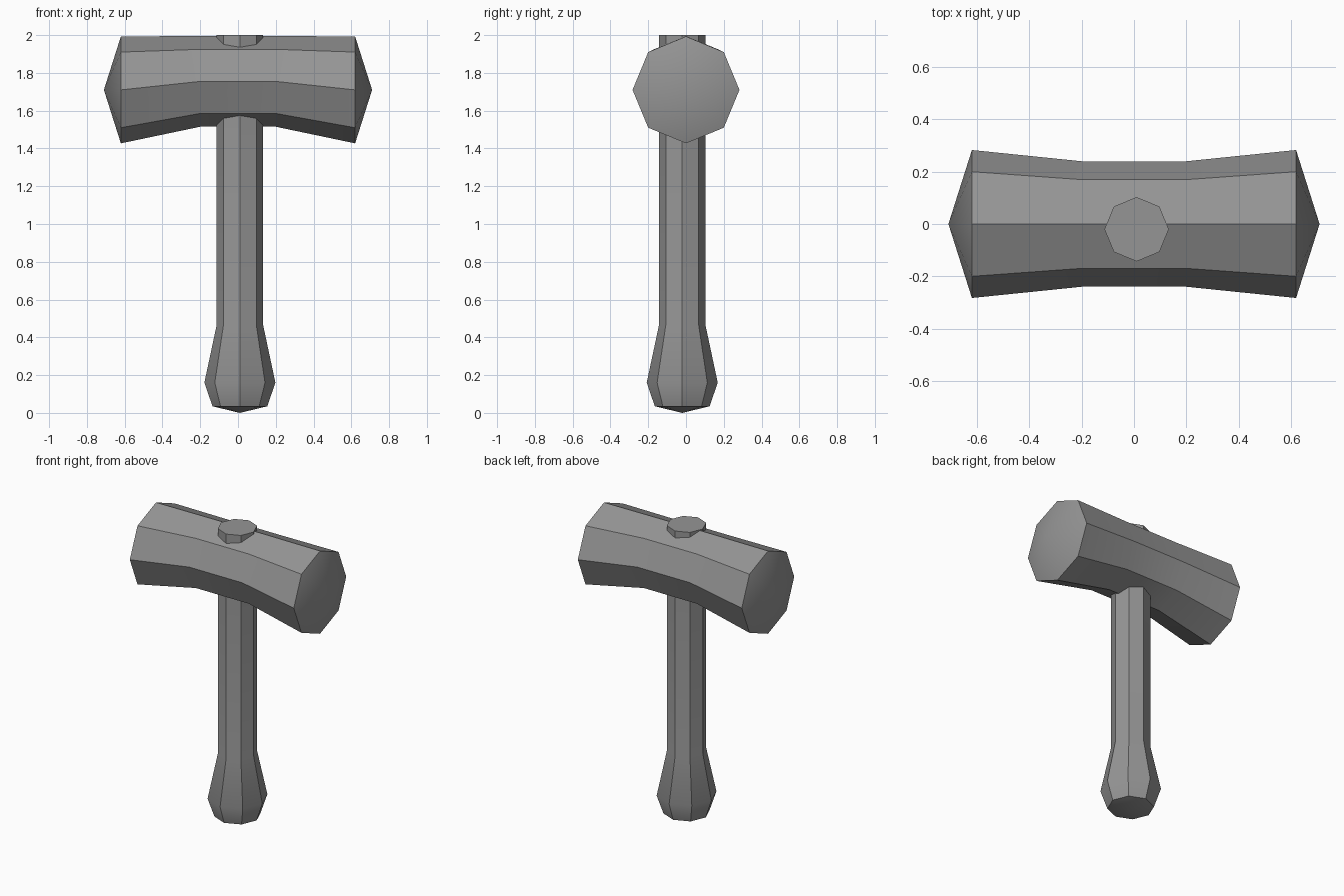
import bpy, bmesh, math
from mathutils import Vector

cube = bpy.data.objects.get("Cube")
if cube:
    bpy.data.objects.remove(cube, do_unlink=True)

SIDES = 8
grey = bpy.data.materials.new("iron_grey")
grey.use_nodes = True
colour = (0.3, 0.3, 0.3, 1)
grey.diffuse_color = colour
grey.node_tree.nodes["Principled BSDF"].inputs["Base Color"].default_value = colour


def loft(name, stations, axis_u, axis_v):
    """Skin octagonal rings given as (centre, radius); radius 0 makes a tip."""
    bm = bmesh.new()
    rings = []
    for centre, radius in stations:
        count = SIDES if radius else 1
        ring = []
        for i in range(count):
            a = math.tau * i / SIDES
            offset = axis_u * math.cos(a) + axis_v * math.sin(a)
            ring.append(bm.verts.new(Vector(centre) + offset * radius))
        rings.append(ring)
    for low, high in zip(rings, rings[1:]):
        for i in range(SIDES):
            j = (i + 1) % SIDES
            corners = [low[i % len(low)], low[j % len(low)],
                       high[j % len(high)], high[i % len(high)]]
            bm.faces.new(list(dict.fromkeys(corners)))
    # Flat caps on open ends
    for ring in (rings[0], rings[-1]):
        if len(ring) > 1:
            bm.faces.new(ring)
    bmesh.ops.recalc_face_normals(bm, faces=bm.faces)
    mesh = bpy.data.meshes.new(name)
    bm.to_mesh(mesh)
    bm.free()
    mesh.materials.append(grey)
    obj = bpy.data.objects.new(name, mesh)
    bpy.context.collection.objects.link(obj)
    bpy.ops.object.select_all(action='DESELECT')
    obj.select_set(True)
    bpy.context.view_layer.objects.active = obj
    bpy.ops.object.shade_smooth_by_angle(angle=math.radians(32))
    return obj


X, Y, Z = Vector((1, 0, 0)), Vector((0, 1, 0)), Vector((0, 0, 1))

# Head: waisted octagonal bar with shallow pointed ends
half = [(0.2, 1.755, 0.24), (0.62, 1.71, 0.283), (0.71, 1.71, 0)]
head = [((-x, 0, z), r) for x, z, r in reversed(half)]
head += [((x, 0, z), r) for x, z, r in half]
loft("hammer_head", head, Y, Z)

# Handle: straight shaft through the head, swelling to a pommel grip
profile = [(0, 0), (0.035, 0.145), (0.16, 0.188), (0.465, 0.123), (2, 0.123)]
loft("handle", [((0.01, -0.02, z), r) for z, r in profile], X, Y)
